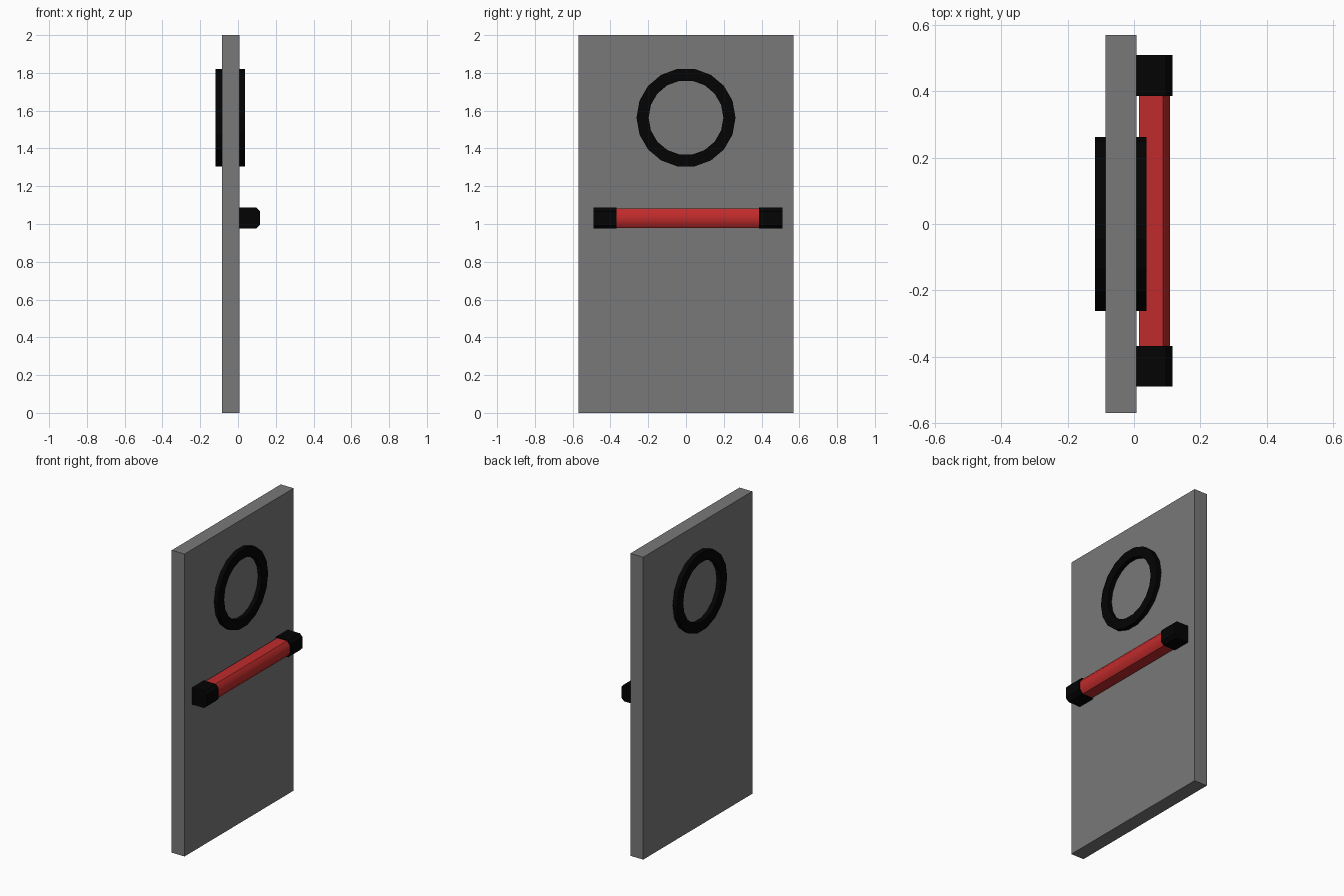
import bpy, bmesh
from math import cos, sin, pi, radians

if "Cube" in bpy.data.objects:
    bpy.data.objects.remove(bpy.data.objects["Cube"])


def material(name, color):
    m = bpy.data.materials.new(name)
    m.diffuse_color = color
    m.use_nodes = True
    m.node_tree.nodes["Principled BSDF"].inputs["Base Color"].default_value = m.diffuse_color
    return m


black = material("black_rubber", (0.001, 0.001, 0.001, 1))
red = material("red_paint", (0.53, 0.024, 0.024, 1))
grey = material("dark_grey_steel", (0.19, 0.19, 0.19, 1))


def finish(name, bm, mat):
    bmesh.ops.recalc_face_normals(bm, faces=bm.faces)
    me = bpy.data.meshes.new(name)
    bm.to_mesh(me)
    bm.free()
    ob = bpy.data.objects.new(name, me)
    bpy.context.collection.objects.link(ob)
    me.materials.append(mat)
    return ob


def extrude_y(name, profile, y0, y1, mat):
    """Prism with an (x, z) profile running from y0 to y1."""
    bm = bmesh.new()
    face = bm.faces.new([bm.verts.new((x, y0, z)) for x, z in profile])
    new = bmesh.ops.extrude_face_region(bm, geom=[face])["geom"]
    bmesh.ops.translate(bm, vec=(0, y1 - y0, 0),
                        verts=[v for v in new if isinstance(v, bmesh.types.BMVert)])
    bm.faces.new([v for v in face.verts]) if not face.is_valid else None
    return finish(name, bm, mat)


def bar_profile(x0, x1, z0, z1, cx, cz):
    """Box section with its two outer corners chamfered."""
    return [(x0, z0), (x1 - cx, z0), (x1, z0 + cz),
            (x1, z1 - cz), (x1 - cx, z1), (x0, z1)]


# Door slab
BACK, FACE = -0.086, 0.008
extrude_y("door_panel", [(BACK, 0), (FACE, 0), (FACE, 2), (BACK, 2)], -0.57, 0.57, grey)

# Push bar (softly shaded) and its end caps
bar = extrude_y("push_bar", bar_profile(0.015, 0.109, 0.98, 1.082, 0.021, 0.027),
                -0.38, 0.40, red)
bpy.context.view_layer.objects.active = bar
bar.select_set(True)
bpy.ops.object.shade_smooth_by_angle(angle=radians(45))
cap = bar_profile(FACE - 0.005, 0.116, 0.975, 1.087, 0.02, 0.02)
for name, y0, y1 in (("bar_cap_left", -0.491, -0.368), ("bar_cap_right", 0.387, 0.51)):
    extrude_y(name, cap, y0, y1, black)

# Round window frame passing through the door
N, ZC = 18, 1.563
section = [(0.262, -0.118), (0.262, 0.037), (0.198, 0.037), (0.198, -0.118)]
bm = bmesh.new()
rings = [[bm.verts.new((x, r * cos(2 * pi * i / N), ZC + r * sin(2 * pi * i / N)))
          for r, x in section] for i in range(N)]
for i in range(N):
    a, b = rings[i], rings[(i + 1) % N]
    for k in range(4):
        j = (k + 1) % 4
        bm.faces.new((a[k], a[j], b[j], b[k]))
finish("window_frame", bm, black)
